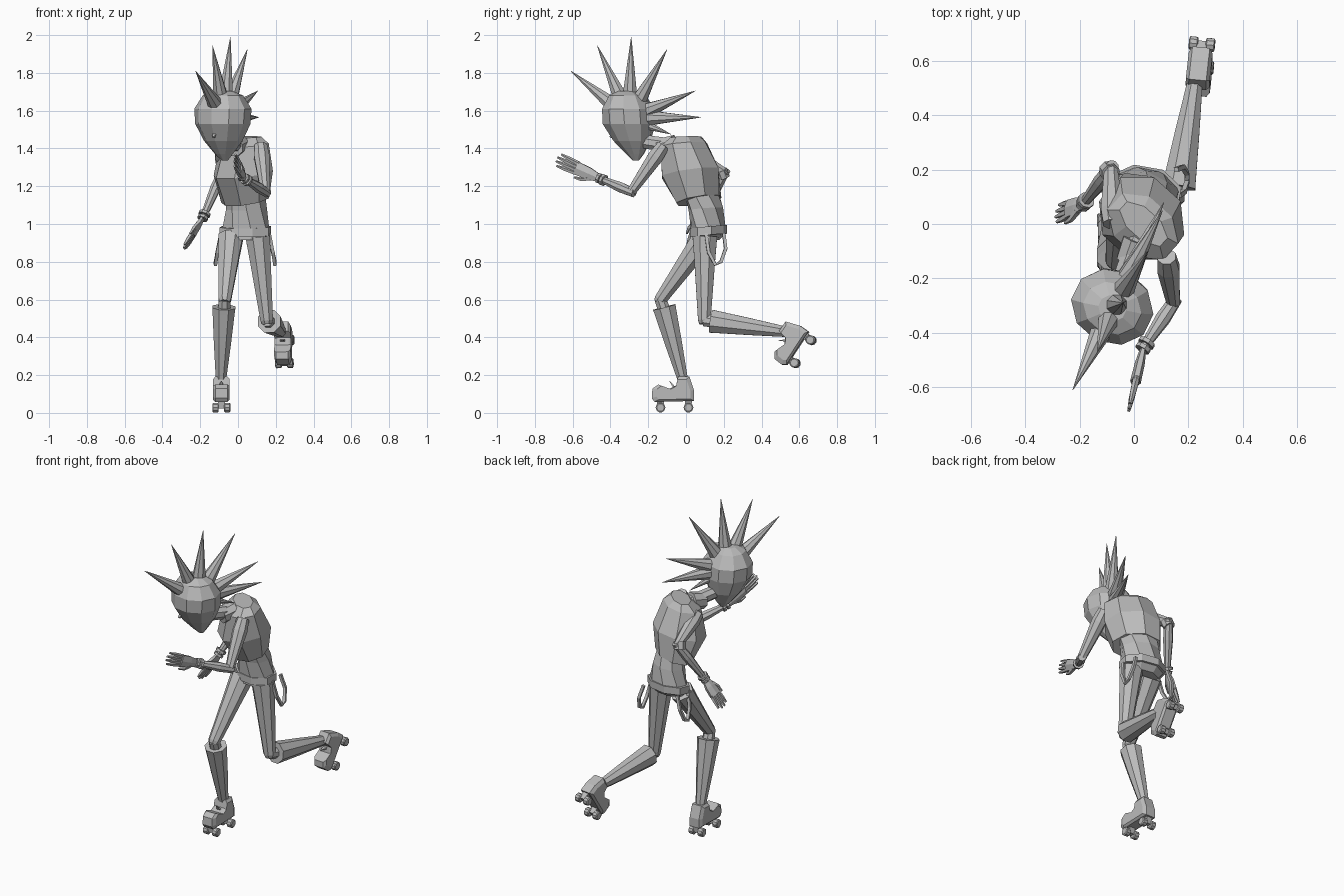
import bpy, bmesh
from math import cos, sin, pi, radians
from mathutils import Vector as V

cube = bpy.data.objects.get("Cube")
if cube:
    bpy.data.objects.remove(cube)

grey = bpy.data.materials.new("plain grey")
grey.use_nodes = True
COLOUR = (0.5, 0.5, 0.5, 1)
grey.diffuse_color = COLOUR
grey.node_tree.nodes["Principled BSDF"].inputs["Base Color"].default_value = COLOUR


def finish(name, bm):
    bmesh.ops.recalc_face_normals(bm, faces=bm.faces)
    me = bpy.data.meshes.new(name)
    bm.to_mesh(me)
    bm.free()
    me.materials.append(grey)
    ob = bpy.data.objects.new(name, me)
    bpy.context.collection.objects.link(ob)


def loft(name, rings):
    """Skin a list of equal point rings and cap both ends."""
    bm = bmesh.new()
    vs = [[bm.verts.new(p) for p in r] for r in rings]
    n = len(vs[0])
    for a, b in zip(vs, vs[1:]):
        for i in range(n):
            j = (i + 1) % n
            bm.faces.new((a[i], a[j], b[j], b[i]))
    bm.faces.new(vs[0])
    bm.faces.new(vs[-1])
    finish(name, bm)


def tube(name, pts, radii, n=8, side=(1, 0, 0), flat=1.0):
    """Faceted tube; radius across `side` is full, the other way times flat."""
    pts = [V(p) for p in pts]
    rings = []
    for k, p in enumerate(pts):
        t = (pts[min(k + 1, len(pts) - 1)] - pts[max(k - 1, 0)]).normalized()
        u = V(side) - t * V(side).dot(t)
        u.normalize()
        w = t.cross(u)
        rings.append([p + radii[k] * (u * cos(a) + w * sin(a) * flat)
                      for a in [2 * pi * (i + 0.5) / n for i in range(n)]])
    loft(name, rings)


def oval(centre, a, b, yaw, tilt=0.0, n=8):
    """Faceted oval ring, a wide and b deep; tilt raises the back."""
    yaw = radians(yaw)
    u, f = V((cos(yaw), -sin(yaw), 0)), V((-sin(yaw), -cos(yaw), -tilt))
    k = 1 / cos(pi / n)
    return [V(centre) + u * a * k * cos(t) + f * b * k * sin(t)
            for t in [2 * pi * (i + 0.5) / n for i in range(n)]]


# Head: tapered egg with a small nose
YAW = 26
FACE = V((-sin(radians(YAW)), -cos(radians(YAW)), 0))
loft("head", [oval(c, a, b, YAW, 0, 10) for c, a, b in [
    ((-0.08, -0.31, 1.705), 0.05, 0.045), ((-0.08, -0.31, 1.68), 0.105, 0.09),
    ((-0.08, -0.305, 1.61), 0.148, 0.130), ((-0.08, -0.302, 1.53), 0.142, 0.132),
    ((-0.078, -0.285, 1.44), 0.098, 0.095), ((-0.075, -0.27, 1.37), 0.045, 0.045),
    ((-0.07, -0.265, 1.335), 0.015, 0.015)]])
nose = V((-0.08, -0.295, 1.46))
tube("nose", [nose + FACE * 0.08 + V((0, 0, 0.03)), nose + FACE * 0.118],
     [0.022, 0.008], 4)

# Mohawk spikes fan out from the skull centre
SKULL = V((-0.075, -0.30, 1.56))
for i, tip in enumerate([(-0.225, -0.61, 1.81), (-0.135, -0.47, 1.945),
                         (-0.04, -0.29, 1.99), (0.05, -0.10, 1.925),
                         (0.105, 0.05, 1.705), (0.11, 0.08, 1.565),
                         (0.03, -0.08, 1.475)]):
    tip = V(tip)
    base = SKULL + (tip - SKULL).normalized() * 0.11
    tube(f"hair_spike_{i + 1}", [base, tip], [0.043 if i < 6 else 0.025, 0.001])

# Neck, collar and torso; the chest twists further round than the hips
tube("neck", [(-0.06, -0.25, 1.44), (0.02, -0.04, 1.41)], [0.038, 0.042])
tube("collar", [(-0.02, -0.14, 1.405), (0.01, -0.06, 1.42)], [0.05, 0.055])
loft("vest", [oval(c, a, b, 42, t) for c, a, b, t in [
    ((0.035, 0.0, 1.46), 0.10, 0.05, 0.1),
    ((0.033, -0.01, 1.42), 0.138, 0.098, 0.15),
    ((0.028, 0.022, 1.27), 0.158, 0.142, 0.2),
    ((0.038, 0.068, 1.125), 0.135, 0.095, 0.3)]])
loft("abdomen", [oval(c, a, b, y, 0.1) for c, a, b, y in [
    ((0.042, 0.085, 1.16), 0.105, 0.07, 38), ((0.045, 0.105, 1.08), 0.105, 0.08, 28),
    ((0.04, 0.12, 0.96), 0.122, 0.083, 12)]])
loft("belt", [oval((0.038, 0.12, z), 0.132, 0.09, 10, 0.1) for z in (0.985, 0.94)])
loft("hips", [oval((0.038, 0.12, 0.95), 0.124, 0.08, 10),
              oval((0.035, 0.105, 0.915), 0.10, 0.065, 10)])

# Hanging belt loops on both hips
for side, x, out in (("left", 0.165, 1), ("right", -0.09, -1)):
    y = 0.165
    tube(f"{side}_belt_loop",
         [(x, y - 0.06, 0.95), (x + out * 0.02, y - 0.045, 0.85),
          (x + out * 0.03, y - 0.01, 0.785), (x + out * 0.03, y + 0.02, 0.80),
          (x + out * 0.015, y + 0.045, 0.87), (x - out * 0.01, y + 0.035, 0.95)],
         [0.012] * 6, 4, side=(1, 0.1, 0))


def hand(name, wrist, tip, spread):
    """Palm, four fanned fingers and a thumb."""
    wrist, tip = V(wrist), V(tip)
    d = (tip - wrist)
    length = d.length
    d.normalize()
    s = V(spread)
    s = (s - d * s.dot(d)).normalized()
    knuckle = wrist + d * length * 0.54
    tube(f"{name}_palm", [wrist, wrist + d * length * 0.25, knuckle],
         [0.022, 0.037, 0.04], 6, s, 0.5)
    for i, k in enumerate((-1.5, -0.5, 0.5, 1.5)):
        a = knuckle + s * k * 0.017 - d * 0.01
        b = tip + s * k * 0.022 - d * 0.013 * abs(k)
        tube(f"{name}_finger_{i + 1}", [a, a.lerp(b, 0.6), b],
             [0.013, 0.011, 0.006], 5, s)
    a = wrist + d * length * 0.2 + s * 0.02
    tube(f"{name}_thumb", [a, a + d * 0.04 + s * 0.025, a + d * 0.08 + s * 0.03],
         [0.014, 0.011, 0.006], 5, s)


def arm(name, shoulder, elbow, wrist, tip, spread):
    sh, e, w = V(shoulder), V(elbow), V(wrist)
    tube(f"{name}_upper_arm", [sh, sh.lerp(e, 0.25), e], [0.036, 0.044, 0.026])
    d = (w - e).normalized()
    tube(f"{name}_forearm", [e - d * 0.02, e.lerp(w, 0.35), w],
         [0.024, 0.029, 0.017])
    for i, k in enumerate((-0.03, -0.005)):
        tube(f"{name}_bracelet_{i + 1}", [w + d * k, w + d * (k + 0.016)],
             [0.032 - i * 0.003] * 2)
    hand(f"{name}_hand", wrist, tip, spread)


arm("left", (0.12, -0.12, 1.415), (0.145, -0.29, 1.17), (0.035, -0.455, 1.24),
    (-0.02, -0.69, 1.345), (0, 0, -1))
arm("right", (-0.08, 0.0, 1.39), (-0.085, 0.205, 1.27), (-0.185, 0.075, 1.035),
    (-0.29, 0.035, 0.865), (-0.3, -1, 0))
tube("right_elbow_pad", [(-0.085, 0.185, 1.285), (-0.095, 0.2, 1.245)],
     [0.036, 0.036])


def skate(name, origin, fwd, up):
    """Boot on four wheels; origin is the middle of the rear axle."""
    o, f, u = V(origin), V(fwd).normalized(), V(up).normalized()
    r = f.cross(u)
    profile = [(-0.03, 0.035), (0.18, 0.03), (0.194, 0.05), (0.191, 0.10),
               (0.16, 0.122), (0.10, 0.10), (0.065, 0.118), (0.055, 0.165),
               (-0.005, 0.165), (-0.03, 0.09)]
    loft(f"{name}_boot", [[o + f * (a * (1 - s) + 0.07 * s) + u * (b * (1 - s) + 0.09 * s)
                           + r * x for a, b in profile]
                          for x, s in ((-0.044, 0.2), (-0.032, 0), (0.032, 0), (0.044, 0.2))])
    tube(f"{name}_tongue", [o + f * 0.07 + u * 0.10, o + f * 0.10 + u * 0.14],
         [0.025, 0.004], 4, r, 0.4)
    for end, a in (("rear", 0.0), ("front", 0.148)):
        c = o + f * a
        tube(f"{name}_{end}_truck", [c - u * 0.005, c + u * 0.05], [0.02, 0.03], 4, r)
        for s, k in (("inner", -1), ("outer", 1)):
            tube(f"{name}_{end}_{s}_wheel",
                 [c + r * k * x for x in (0.014, 0.018, 0.044, 0.048)],
                 [0.02, 0.026, 0.026, 0.02], 10, u)


def leg(name, hip, knee, cuff, ankle):
    h, k, c, a = V(hip), V(knee), V(cuff), V(ankle)
    d = (k - h).normalized()
    tube(f"{name}_thigh", [h, h.lerp(k, 0.3), k, k + d * 0.02],
         [0.07, 0.059, 0.036, 0.028])
    t = (a - c).normalized()
    tube(f"{name}_knee", [k, c + t * 0.06], [0.034, 0.036])
    # Flared hollow shaft with a rolled rim
    tube(f"{name}_boot_shaft",
         [c + t * 0.05, c + t * 0.002, c, c + t * 0.03, c.lerp(a, 0.5), a, a + t * 0.03],
         [0.045, 0.054, 0.066, 0.063, 0.049, 0.03, 0.029])


leg("right", (-0.038, 0.10, 0.93), (-0.07, -0.135, 0.60), (-0.075, -0.115, 0.56),
    (-0.09, -0.018, 0.18))
leg("left", (0.105, 0.10, 0.93), (0.152, 0.097, 0.49), (0.165, 0.135, 0.485),
    (0.225, 0.525, 0.43))
skate("right_skate", (-0.088, 0.013, 0.028), (0, -1, 0), (0, 0, 1))
skate("left_skate", (0.25, 0.662, 0.385), (-0.03, -0.57, -0.82), (-0.1, -0.82, 0.57))
